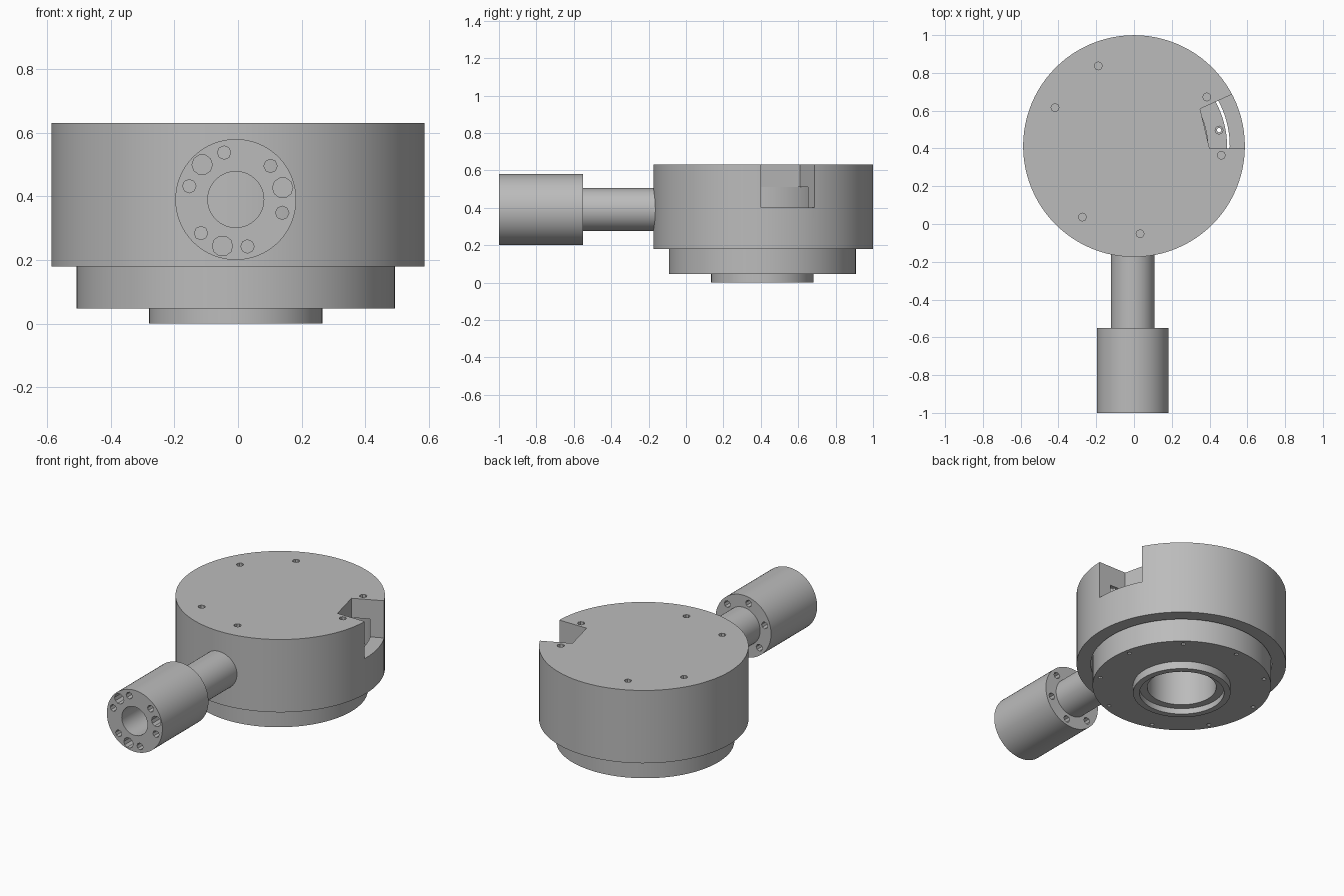
import bpy, bmesh
from math import radians, cos, sin, tau
from mathutils import Matrix, Vector

cube = bpy.data.objects.get("Cube")
if cube:
    bpy.data.objects.remove(cube)

grey = bpy.data.materials.new("machined grey")
grey.use_nodes = True
grey.diffuse_color = (0.5, 0.5, 0.5, 1)
grey.node_tree.nodes["Principled BSDF"].inputs["Base Color"].default_value = (0.5, 0.5, 0.5, 1)


def lathe(bm, profile, sides, centre=(0, 0), closed=False):
    """Spin a radius/height profile round a vertical axis."""
    part = bmesh.new()
    verts = [part.verts.new((r, 0, h)) for r, h in profile]
    edges = [part.edges.new(pair) for pair in zip(verts, verts[1:])]
    if closed:
        edges.append(part.edges.new((verts[-1], verts[0])))
    bmesh.ops.spin(part, geom=verts + edges, cent=(0, 0, 0), axis=(0, 0, 1),
                   angle=tau, steps=sides, use_merge=True)
    bmesh.ops.remove_doubles(part, verts=part.verts, dist=1e-5)
    bmesh.ops.recalc_face_normals(part, faces=part.faces)
    bmesh.ops.translate(part, verts=part.verts, vec=(*centre, 0))
    temp = bpy.data.meshes.new("temp")
    part.to_mesh(temp)
    part.free()
    bm.from_mesh(temp)
    bpy.data.meshes.remove(temp)


def pin(bm, radius, low, high, centre, sides=8):
    lathe(bm, [(0, low), (radius, low), (radius, high), (0, high)], sides, centre)


def ring(radius, angles):
    return [(radius * cos(radians(a)), radius * sin(radians(a))) for a in angles]


def make(name, bm, matrix):
    mesh = bpy.data.meshes.new(name)
    bm.to_mesh(mesh)
    bm.free()
    obj = bpy.data.objects.new(name, mesh)
    obj.matrix_world = matrix
    bpy.context.collection.objects.link(obj)
    mesh.materials.append(grey)
    return obj


def finish(obj, cutter_bm):
    """Cut the holes, then smooth the round faces."""
    cutter = make("cutter", cutter_bm, obj.matrix_world.copy())
    cutter.hide_render = True
    mod = obj.modifiers.new("holes", "BOOLEAN")
    mod.operation = "DIFFERENCE"
    mod.solver = "EXACT"
    mod.object = cutter
    bpy.ops.object.select_all(action="DESELECT")
    bpy.context.view_layer.objects.active = obj
    obj.select_set(True)
    bpy.ops.object.modifier_apply(modifier=mod.name)
    bpy.data.objects.remove(cutter)
    bpy.ops.object.shade_smooth_by_angle(angle=radians(30))


# Outer housing: a cap with a downward skirt
bm = bmesh.new()
lathe(bm, [(0, .63), (.587, .63), (.587, .18), (.507, .18), (.507, .51), (0, .51)], 96)
housing = make("housing", bm, Matrix.Translation((0, .4125, 0)))

# Housing cuts: three pairs of screw holes and the side notch
cut = bmesh.new()
for c in ring(.465, [a + s for a in (14, 134, 254) for s in (-20, 20)]):
    pin(cut, .021, .45, .7, c)
outline = [(.40, -.0125), (.72, -.0125), (.68, .347), (.35, .197)]
face = cut.faces.new([cut.verts.new((x, y, .40)) for x, y in outline])
block = bmesh.ops.extrude_face_region(cut, geom=[face])["geom"]
tops = [g for g in block if isinstance(g, bmesh.types.BMVert)]
bmesh.ops.translate(cut, verts=tops, vec=Vector((0, 0, .4)))
bmesh.ops.recalc_face_normals(cut, faces=cut.faces)
finish(housing, cut)

# Flange, with its central hub and the stepped bore in the base
bm = bmesh.new()
lathe(bm, [(0, .45), (.193, .45), (.193, .035), (.237, .035), (.237, 0), (.273, 0),
           (.273, .047), (.5, .047), (.5, .27), (.40, .27), (.40, .51), (0, .51)], 96)
flange = make("flange_and_hub", bm, Matrix.Translation((-.007, .408, 0)))
cut = bmesh.new()
for c in ring(.466, [11 + 40 * i for i in range(9)]):
    lathe(cut, [(0, 0), (.012, 0), (.012, .2), (.021, .2), (.021, .3), (0, .3)], 8, c)
finish(flange, cut)

# Side arm: hollow rod with a thick end collar, lying along y
bm = bmesh.new()
lathe(bm, [(.19, -1), (.19, -.55), (.115, -.55), (.115, -.12), (.088, -.12), (.088, -1)],
      64, closed=True)
lying = Matrix.Translation((-.007, 0, .39)) @ Matrix.Rotation(radians(-90), 4, "X")
arm = make("side_arm", bm, lying)
cut = bmesh.new()
for c in ring(.152, [-44 - 60 * i for i in range(6)]):
    pin(cut, .021, -1.1, -.5, c)
for c in ring(.152, [-14 - 120 * i for i in range(3)]):
    pin(cut, .032, -1.1, -.8, c, 10)
finish(arm, cut)
